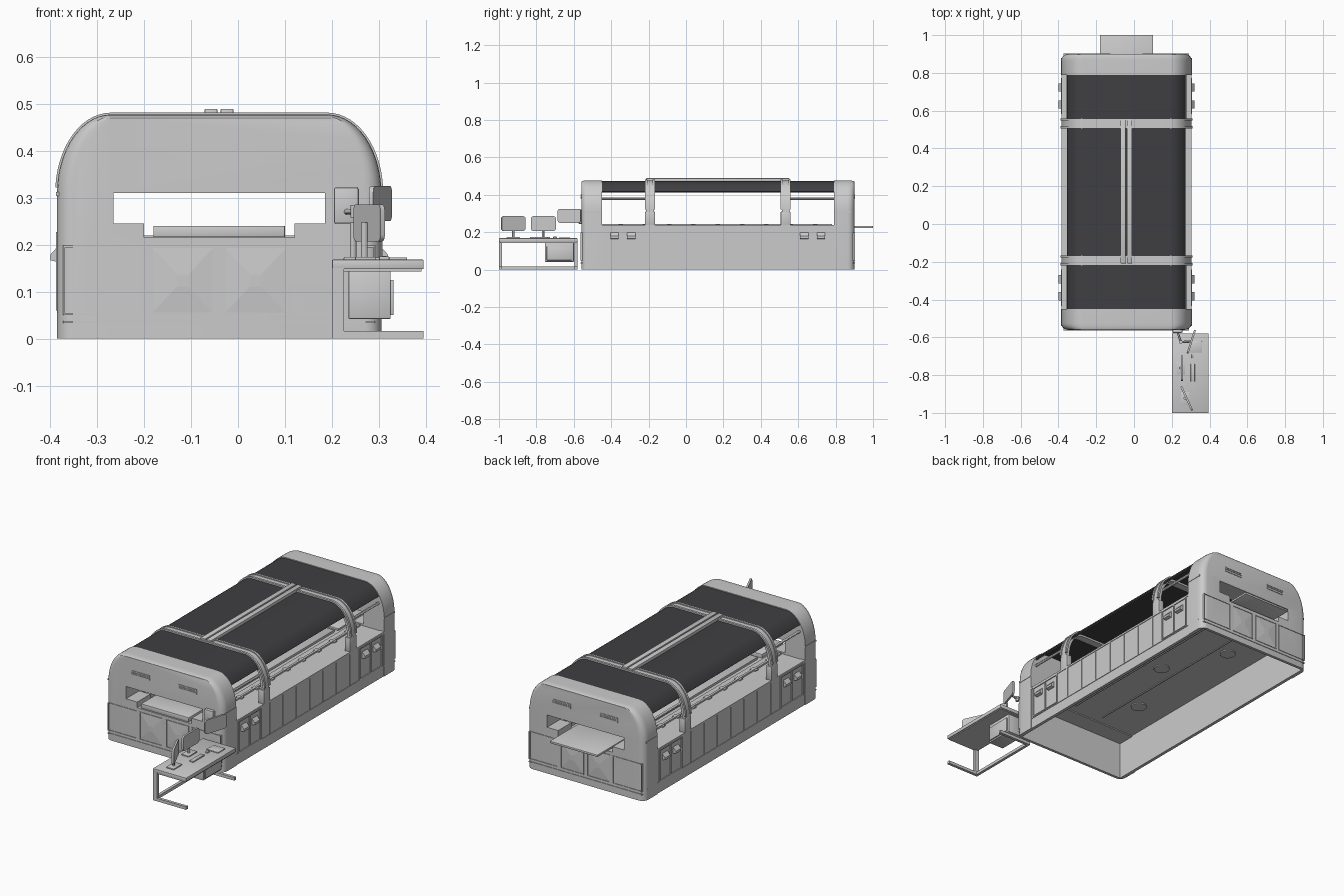
import bpy, bmesh, math
from mathutils import Matrix, Vector

if "Cube" in bpy.data.objects:
    bpy.data.objects.remove(bpy.data.objects["Cube"])

CX, CY = -0.04, 0.17          # machine centre in plan
dark = bpy.data.materials.new("dark_cover")
dark.diffuse_color = (0.05, 0.05, 0.055, 1)
dark.use_nodes = True
dark.node_tree.nodes["Principled BSDF"].inputs["Base Color"].default_value = dark.diffuse_color


def add(name, bm, smooth=True, mat=None):
    bmesh.ops.recalc_face_normals(bm, faces=bm.faces)
    me = bpy.data.meshes.new(name)
    bm.to_mesh(me)
    bm.free()
    ob = bpy.data.objects.new(name, me)
    bpy.context.collection.objects.link(ob)
    if mat:
        me.materials.append(mat)
    if smooth:
        activate(ob)
        bpy.ops.object.shade_smooth_by_angle(angle=math.radians(30))
    return ob


def activate(ob):
    bpy.ops.object.select_all(action='DESELECT')
    ob.select_set(True)
    bpy.context.view_layer.objects.active = ob


def box(name, x0, x1, y0, y1, z0, z1, bevel=0, mat=None):
    bm = bmesh.new()
    bmesh.ops.create_cube(bm, size=1)
    for v in bm.verts:
        v.co = ((x0 + x1) / 2 + v.co.x * (x1 - x0), (y0 + y1) / 2 + v.co.y * (y1 - y0),
                (z0 + z1) / 2 + v.co.z * (z1 - z0))
    if bevel:
        bmesh.ops.bevel(bm, geom=bm.edges[:], offset=bevel, segments=2, affect='EDGES', profile=0.5)
    return add(name, bm, bool(bevel), mat)


def cyl(name, p, q, r, n=12):
    p, q = Vector(p), Vector(q)
    bm = bmesh.new()
    rot = (q - p).to_track_quat('Z', 'Y').to_matrix().to_4x4()
    bmesh.ops.create_cone(bm, cap_ends=True, segments=n, radius1=r, radius2=r, depth=(q - p).length,
                          matrix=Matrix.Translation((p + q) / 2) @ rot)
    return add(name, bm)


def loft(name, rings, mat=None, closed=False):
    """Skin equal-length rings; cap both ends, or join last to first."""
    bm = bmesh.new()
    vs = [[bm.verts.new(p) for p in r] for r in rings]
    n = len(vs[0])
    for a, b in zip(vs, vs[1:] + ([vs[0]] if closed else [])):
        for i in range(n):
            bm.faces.new((a[i], a[(i + 1) % n], b[(i + 1) % n], b[i]))
    if not closed:
        bm.faces.new(vs[0])
        bm.faces.new(vs[-1])
    return add(name, bm, True, mat)


def arch(ix, iz, z0=0.0, start=0, n=14):
    """Cross-section of the machine: straight sides and big rounded shoulders."""
    half = [] if start else [(0.345 - ix, z0)]
    for k in range(n + 1):
        a = math.radians(start + (90 - start) * k / n)
        half.append((0.23 + (0.115 - ix) * math.cos(a), 0.31 + (0.167 - iz) * math.sin(a)))
    return [(CX + x, z) for x, z in half] + [(CX - x, z) for x, z in reversed(half)]


def band(name, y0, y1, i_out, i_in, z0, start=0, mat=None):
    """Curved strip that follows the cross-section."""
    o, i = arch(i_out, i_out, z0, start), arch(i_in, i_in, z0, start)
    return loft(name, [[(a[0], y0, a[1]), (a[0], y1, a[1]), (b[0], y1, b[1]), (b[0], y0, b[1])]
                       for a, b in zip(o, i)], mat)


def cut(ob, *dims):
    c = box("cutter", *dims)
    m = ob.modifiers.new("cut", 'BOOLEAN')
    m.object, m.operation, m.solver = c, 'DIFFERENCE', 'EXACT'
    activate(ob)
    bpy.ops.object.modifier_apply(modifier=m.name)
    bpy.data.objects.remove(c)


def ends(y0, y1):
    """A y-range at the front and its mirror at the back."""
    return (("front", y0, y1), ("back", 2 * CY - y1, 2 * CY - y0))


def frame_xz(name, x0, x1, z0, z1, y0, y1, w=0.004):
    box(name + "_bottom", x0, x1, y0, y1, z0, z0 + w)
    box(name + "_top", x0, x1, y0, y1, z1 - w, z1)
    box(name + "_left", x0, x0 + w, y0, y1, z0, z1)
    box(name + "_right", x1 - w, x1, y0, y1, z0, z1)


# End hoods with rounded corners and a pass-through opening
for s, sign in (("front", 1), ("back", -1)):
    rings = []
    for k in range(6):
        a = math.radians(18 * k)
        i = 0.035 * (1 - math.sin(a))
        y = -0.56 + 0.035 * (1 - math.cos(a))
        rings.append([(x, CY + sign * (y - CY), z) for x, z in arch(i, i * 0.2)])
    rings.append([(x, CY + sign * (-0.45 - CY), z) for x, z in arch(0, 0)])
    hood = loft(s + "_hood", rings)
    y0, y1 = sorted((CY + sign * (-0.6 - CY), CY + sign * (-0.4 - CY)))
    cut(hood, -0.265, 0.185, y0, y1, 0.245, 0.31)
    cut(hood, CX - 0.16, CX + 0.16, y0, y1, 0.215, 0.26)
    y0, y1 = sorted((CY + sign * (-0.545 - CY), CY + sign * (-0.4 - CY)))
    cut(hood, CX - 0.325, CX + 0.325, y0, y1, -0.1, 0.2)

# End face trim: panels, pyramids, slots, plinth line
for s, y0, y1 in ends(-0.563, -0.553):
    for n, (a, b) in enumerate(((-0.372, -0.2), (-0.185, -0.05), (-0.03, 0.105), (0.12, 0.292))):
        frame_xz(f"{s}_panel_{n}", a, b, 0.05, 0.198, y0, y1)
    box(s + "_plinth_line", -0.372, 0.292, y0, y1, 0.033, 0.038)
    for n, xc in enumerate((-0.1775, 0.0975)):
        for k, z in enumerate((0.38, 0.392, 0.401)):
            box(f"{s}_slot_{n}_{k}", xc - 0.053, xc + 0.053, y0, y1, z, z + (0.008 if k == 0 else 0.004))
    for n, xc in enumerate((-0.1175, 0.0375)):
        d = -1 if s == "front" else 1
        bm = bmesh.new()
        yf = y0 + 0.003 if d < 0 else y1 - 0.003
        vs = [bm.verts.new((xc + u * w, yf + d * e, 0.124 + v * w * 1.07)) for w, e in ((0.064, 0), (0.012, 0.004))
              for u, v in ((-1, -1), (1, -1), (1, 1), (-1, 1))]
        for i in range(4):
            bm.faces.new((vs[i], vs[(i + 1) % 4], vs[4 + (i + 1) % 4], vs[4 + i]))
        bm.faces.new(vs[:4])
        bm.faces.new(vs[4:])
        add(f"{s}_pyramid_{n}", bm, False)

# Deck, ledges and trays
box("deck", CX - 0.335, CX + 0.335, -0.455, 0.795, 0.206, 0.22)
box("back_tray", -0.18, 0.10, 0.70, 1.0, 0.222, 0.233, 0.002)
box("front_tray", -0.18, 0.10, -0.556, -0.38, 0.216, 0.24, 0.002)
box("print_bed", -0.17, 0.09, -0.36, 0.68, 0.219, 0.232, 0.002)
for n, (x, y) in enumerate(((-0.2, -0.2), (0.12, -0.2), (-0.2, 0.5), (0.12, 0.5), (-0.04, 0.17))):
    cyl(f"underside_disc_{n}", (x, y, 0.2), (x, y, 0.21), 0.04, 24)
for n, x in enumerate((-0.13, 0.05)):
    box(f"underside_rail_{n}", x - 0.003, x + 0.003, -0.4, 0.74, 0.202, 0.208)

# Both long sides
for s, d in (("right", 1), ("left", -1)):
    def sbox(name, a, b, *r, **k):
        x0, x1 = sorted((CX + d * a, CX + d * b))
        return box(f"{s}_{name}", x0, x1, *r, **k)

    sbox("wall", 0.325, 0.342, -0.46, 0.80, 0, 0.235)
    sbox("ledge", 0.165, 0.335, -0.455, 0.795, 0.215, 0.236)
    sbox("guide_rail", 0.20, 0.212, -0.44, 0.78, 0.234, 0.244)
    for n in range(9):
        sbox(f"rail_clamp_{n}", 0.19, 0.222, -0.35 + n * 0.13 - 0.012, -0.35 + n * 0.13 + 0.012, 0.234, 0.242)
    sbox("top_lip", 0.32, 0.345, -0.45, 0.79, 0.228, 0.238)
    sbox("plinth_line", 0.335, 0.345, -0.53, 0.87, 0.055, 0.059)
    for n in range(7):
        y = -0.165 + n * 0.1117
        sbox(f"panel_seam_{n}", 0.335, 0.345, y - 0.003, y + 0.003, 0.059, 0.228)
    for e, y0, y1 in ends(-0.54, -0.45):
        sbox(e + "_hood_trim", 0.335, 0.347, y0, y1, 0.304, 0.312)
    for e, y0, y1 in ends(-0.43, -0.245):        # paired doors and wedge handles
        ym = (y0 + y1) / 2
        for n, y in enumerate((y0, ym, y1)):
            sbox(f"{e}_door_edge_{n}", 0.335, 0.347, y - 0.003, y + 0.003, 0.06, 0.225)
        for n, z in enumerate((0.06, 0.222)):
            sbox(f"{e}_door_rim_{n}", 0.335, 0.347, y0, y1, z, z + 0.005)
        for n, y in enumerate((ym - 0.045, ym + 0.045)):
            loft(f"{s}_{e}_handle_{n}", [[(CX + d * u, yy, z) for u, z in
                 ((0.34, 0.162), (0.359, 0.167), (0.359, 0.179), (0.34, 0.2))] for yy in (y - 0.022, y + 0.022)])
        x = CX + d * 0.31
    for e, y0, y1 in ends(-0.455, -0.19):        # grab rails
        cyl(f"{s}_{e}_side_rail", (x, y0, 0.38), (x, y1, 0.38), 0.007)
    for e, y0, y1 in ends(-0.215, -0.17):        # arch feet
        sbox(e + "_arch_foot", 0.312, 0.345, y0 - 0.004, y1 + 0.004, 0.232, 0.31, bevel=0.003)

# Dark roof cover and support arches
band("roof_cover", -0.455, 0.795, 0.004, 0.012, 0, start=41, mat=dark)
for e, y0, y1 in ends(-0.213, -0.172):
    band(e + "_arch", y0, y1, 0.001, 0.022, 0.232)
    for n, y in enumerate((y0, y1)):
        band(f"{e}_arch_rib_{n}", y - 0.006, y + 0.006, -0.004, 0.006, 0.3, start=4)

# Twin roof beams
for n, x in enumerate((-0.071, -0.037)):
    box(f"roof_beam_{n}", x, x + 0.027, -0.213, 0.553, 0.47, 0.489, 0.002)

# Operator desk
box("desk_top", 0.20, 0.395, -1.0, -0.58, 0.148, 0.168, 0.002)
box("desk_apron", 0.205, 0.39, -0.995, -0.585, 0.143, 0.15)
for n, y in enumerate((-1.0, -0.595)):
    box(f"desk_leg_{n}", 0.20, 0.226, y, y + 0.015, 0, 0.15)
    box(f"desk_foot_{n}", 0.20, 0.395, y, y + 0.015, 0, 0.016)
box("desk_floor_rail", 0.20, 0.215, -1.0, -0.58, 0, 0.016)
box("desk_cabinet", 0.235, 0.325, -0.755, -0.6, 0.042, 0.146, 0.003)
box("cabinet_front", 0.324, 0.331, -0.745, -0.61, 0.05, 0.125, 0.002)
box("keyboard", 0.30, 0.322, -0.835, -0.74, 0.167, 0.175, 0.002)
box("mouse", 0.305, 0.318, -0.71, -0.69, 0.167, 0.176, 0.003)
box("control_pad", 0.29, 0.36, -0.68, -0.62, 0.167, 0.173, 0.002)


# Monitors: rounded slab between two plan points
def monitor(name, p, q, z0, z1, stand=True):
    p, q = Vector((*p, 0)), Vector((*q, 0))
    t = (q - p).normalized()
    nrm = Vector((-t.y, t.x, 0)) * 0.005
    w, h, r = (q - p).length, z1 - z0, 0.014
    ring = []
    for cu, cz, a0 in ((w - r, h - r, 0), (r, h - r, 90), (r, r, 180), (w - r, r, 270)):
        for k in range(5):
            a = math.radians(a0 + k * 22.5)
            ring.append((cu + r * math.cos(a), cz + r * math.sin(a)))
    loft(name, [[p + t * u + nrm * k + Vector((0, 0, z0 + z)) for u, z in ring] for k in (-1, 1)])
    if stand:
        c = (p + q) / 2 - Vector((0.01, 0, 0))
        cyl(name + "_post", c + Vector((0, 0, 0.17)), c + Vector((0, 0, z0 + 0.04)), 0.007)
        box(name + "_base", c.x - 0.02, c.x + 0.025, c.y - 0.035, c.y + 0.035, 0.167, 0.174, 0.002)


monitor("monitor_a", (0.25, -0.86), (0.308, -0.987), 0.207, 0.286)
monitor("monitor_b", (0.255, -0.695), (0.255, -0.83), 0.207, 0.286)
monitor("hood_monitor", (0.283, -0.685), (0.323, -0.562), 0.25, 0.325, stand=False)

# Swing arm holding the hood monitor
box("arm_bracket", 0.204, 0.256, -0.576, -0.555, 0.245, 0.322, 0.004)
cyl("arm_inner", (0.23, -0.57, 0.27), (0.248, -0.625, 0.27), 0.006)
cyl("arm_outer", (0.248, -0.625, 0.27), (0.302, -0.622, 0.28), 0.006)
cyl("arm_joint", (0.248, -0.625, 0.258), (0.248, -0.625, 0.284), 0.009)
